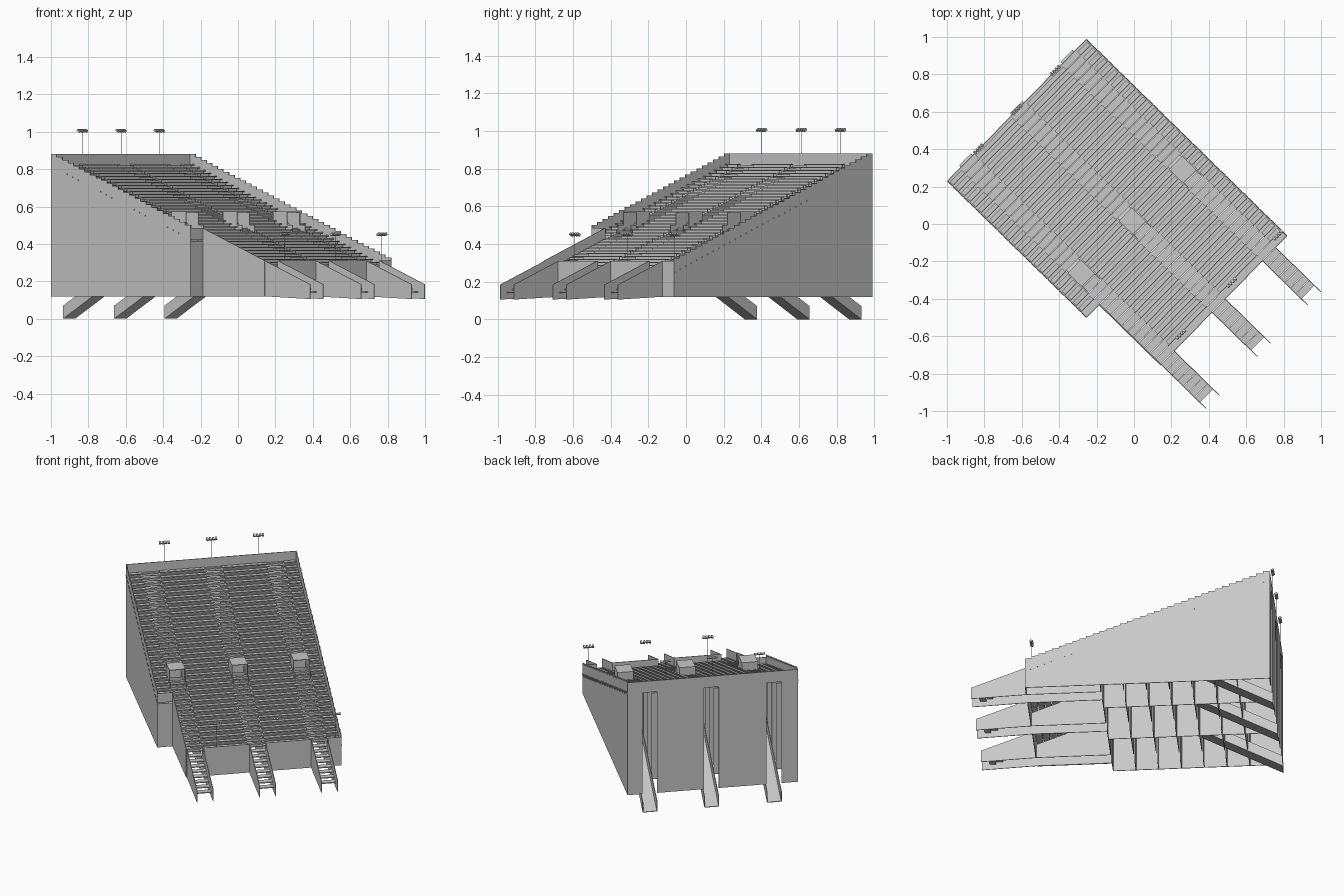
import bpy, bmesh, math
from mathutils import Matrix, Vector

if "Cube" in bpy.data.objects:
    bpy.data.objects.remove(bpy.data.objects["Cube"])

grey = bpy.data.materials.new("concrete grey")
grey.use_nodes = True
COL = (0.58, 0.58, 0.58, 1)
grey.diffuse_color = COL
grey.node_tree.nodes["Principled BSDF"].inputs["Base Color"].default_value = COL

# Local frame: u runs down the slope, v along the rows; turned about z at the end
TURN = Matrix.Rotation(math.radians(-44.4), 4, 'Z')
BACK, FRONT, TREAD_END, TIP = -0.875, 0.63, 0.92, 0.967
LEFT, RIGHT, NOTCH = 0.528, -0.535, -0.437
BASE, T, ROWS, WIDE_ROWS = 0.12, 0.004, 36, 25
PITCH = (FRONT - BACK) / ROWS
MID = BACK + WIDE_ROWS * PITCH
SLOPE = 0.378
AISLES = (-0.385, 0.005, 0.39)
HALF = 0.05


def floor(u):
    return 0.81 - SLOPE * (u - BACK)


def rail(u):
    return floor(u) + 0.07


def box(bm, u0, u1, v0, v1, z0, z1, tilt=0):
    m = (Matrix.Translation(((u0 + u1) / 2, (v0 + v1) / 2, (z0 + z1) / 2))
         @ Matrix.Rotation(tilt, 4, 'Y')
         @ Matrix.Diagonal((u1 - u0, v1 - v0, z1 - z0, 1)))
    bmesh.ops.create_cube(bm, size=1, matrix=m)


def prism(bm, profile, v0, v1):
    face = bm.faces.new([bm.verts.new((u, v0, z)) for u, z in profile])
    ext = bmesh.ops.extrude_face_region(bm, geom=[face])
    moved = [e for e in ext["geom"] if isinstance(e, bmesh.types.BMVert)]
    bmesh.ops.translate(bm, verts=moved, vec=Vector((0, v1 - v0, 0)))


def finish(bm, name):
    bmesh.ops.recalc_face_normals(bm, faces=bm.faces)
    bm.transform(TURN)
    mesh = bpy.data.meshes.new(name)
    bm.to_mesh(mesh)
    bm.free()
    mesh.materials.append(grey)
    bpy.context.collection.objects.link(bpy.data.objects.new(name, mesh))


def stepped_wall(name, rows, v0, v1):
    pts = [(BACK, BASE)]
    for i in range(rows):
        u = BACK + i * PITCH
        pts += [(u, rail(u)), (u + PITCH, rail(u))]
    pts.append((BACK + rows * PITCH, BASE))
    bm = bmesh.new()
    prism(bm, pts, v0, v1)
    # ends of the rows showing through just under the parapet
    for i in range(rows):
        u = BACK + (i + 0.1) * PITCH
        box(bm, u, u + PITCH * 0.8, v0 - 0.002, v1 + 0.002, floor(u) - 0.008, floor(u))
    finish(bm, name)


# Outer side walls with stepped tops
stepped_wall("left_side_wall", ROWS, LEFT - T, LEFT)
stepped_wall("right_side_wall", WIDE_ROWS, RIGHT, RIGHT + T)

# Spans of seating between the aisles
edges = [RIGHT + T] + [c + s * HALF for c in AISLES for s in (-1, 1)] + [LEFT - T]
spans = list(zip(edges[::2], edges[1::2]))

# Back wall: panels between the slots and a parapet above them
bm = bmesh.new()
for v0, v1 in spans:
    box(bm, BACK, BACK + T, v0 - T, v1 + T, BASE, 0.81)
box(bm, BACK, BACK + T, RIGHT, LEFT, 0.81, 0.88)
finish(bm, "back_wall")

# Front walls between the stairs, and the end of the wider upper part
bm = bmesh.new()
for v0, v1 in spans[1:]:
    box(bm, FRONT - T, FRONT, v0, v1, BASE, rail(FRONT))
box(bm, MID - T, MID, RIGHT, NOTCH, BASE, floor(MID))
box(bm, MID - T, MID, RIGHT, NOTCH, floor(MID) + 0.006, rail(MID))
finish(bm, "front_walls")

# Right wall of the lower part
bm = bmesh.new()
prism(bm, [(MID - T, BASE), (MID - T, rail(MID)), (FRONT, rail(FRONT)), (FRONT, BASE)],
      NOTCH - T, NOTCH)
finish(bm, "lower_right_wall")


# Stringers beside the front stairs, and inner walls under the seating
def under_wall(bm, u0, u1, v):
    prism(bm, [(u0, BASE), (u0, floor(u0) - 0.03), (u1, floor(u1) - 0.03), (u1, BASE)], v, v + T)


stringers, inner = bmesh.new(), bmesh.new()
for n, c in enumerate(AISLES):
    for v in (c - HALF - T / 2, c + HALF - T / 2):
        prism(stringers, [(FRONT - T, BASE), (FRONT - T, rail(FRONT)),
                          (TIP, rail(TIP)), (TIP, 0.105)], v, v + T)
        under_wall(inner, MID, FRONT - T, v)
    if n > 0:
        under_wall(inner, BACK + T, MID, c - HALF - 0.1)
finish(stringers, "stair_stringers")
finish(inner, "inner_walls")

# Cross ribs under the seating
bm = bmesh.new()
for k in range(7):
    u = MID - 0.14 * k
    for v0, v1 in spans:
        box(bm, u - T, u, v0, v1, BASE, floor(u) - 0.03)
finish(bm, "cross_ribs")

# Terraces as thin folded steps, and benches on them
deck, bench = bmesh.new(), bmesh.new()
for n, (v0, v1) in enumerate(spans):
    rows = WIDE_ROWS if n == 0 else ROWS
    top = []
    for i in range(rows):
        u = BACK + i * PITCH
        top += [(u, floor(u)), (u + PITCH, floor(u))]
        if i < rows - 1:
            box(bench, u + PITCH * 0.35, u + PITCH * 0.95, v0 + 0.004, v1 - 0.004,
                floor(u) + 0.01, floor(u) + 0.016)
            box(bench, u + PITCH * 0.6, u + PITCH * 0.7, v0 + 0.01, v1 - 0.01,
                floor(u) - 0.002, floor(u) + 0.01)
    under = [(max(u - T, BACK), z - T) for u, z in reversed(top)]
    prism(deck, top + under, v0, v1)
finish(deck, "terraces")
finish(bench, "benches")

# Aisle and stair treads, left out where the portals open
bm = bmesh.new()
for c in AISLES:
    for i in range(ROWS + 7):
        u = BACK + i * PITCH
        if -0.1 < u < -0.02:
            continue
        box(bm, u, min(u + PITCH * 0.92, TREAD_END), c - HALF, c + HALF, floor(u) - 0.006, floor(u))
        if u < FRONT - PITCH:
            box(bm, u, u + PITCH * 0.45, c - HALF, c + HALF, floor(u), floor(u) + 0.008)
finish(bm, "aisle_treads")

# Ramps rising from the back slots to the portals: open channels with low sides
bm = bmesh.new()
foot, head, rise = BACK - 0.012, -0.005, 0.54
for c in AISLES:
    v0, v1 = c - HALF + T, c + HALF - T
    top = rise * (head - foot)
    prism(bm, [(foot, 0), (head, top), (head, top + T), (foot, T)], v0, v1)
    for v in (v0, v1 - T):
        prism(bm, [(foot, 0), (head, top), (head - 0.05, top + 0.04), (foot, 0.07)], v, v + T)
finish(bm, "back_ramps")

# Portals: roof, back, cheeks and low side walls
bm = bmesh.new()
for c in AISLES:
    box(bm, -0.07, 0.035, c - HALF, c + HALF, 0.568, 0.572)
    box(bm, -0.07, -0.07 + T, c - HALF, c + HALF, 0.47, 0.57)
    for v in (c - HALF, c + HALF - T):
        box(bm, -0.07, 0.035, v, v + T, 0.44, 0.57)
        box(bm, 0.035, 0.075, v, v + T, 0.42, 0.5)
finish(bm, "portals")


# Floodlights: thin pole, crossbar and four tilted lamps
def floodlight(name, u, v, z0, z1, face):
    bm = bmesh.new()
    box(bm, u - 0.001, u + 0.001, v - 0.001, v + 0.001, z0, z1)
    box(bm, u - 0.002, u + 0.002, v - 0.032, v + 0.032, z1 - 0.002, z1 + 0.002)
    for k in range(4):
        w = v + (k - 1.5) * 0.018
        box(bm, u - 0.009, u + 0.009, w - 0.006, w + 0.006, z1, z1 + 0.012, face * 0.5)
    finish(bm, name)


for n, v in enumerate((-0.295, 0, 0.292)):
    floodlight(f"back_floodlight_{n + 1}", BACK, v, 0.8, 1.0, 1)
for n, v in enumerate((-0.247, 0.142, 0.496)):
    floodlight(f"front_floodlight_{n + 1}", 0.591, v, 0.24, 0.445, -1)
